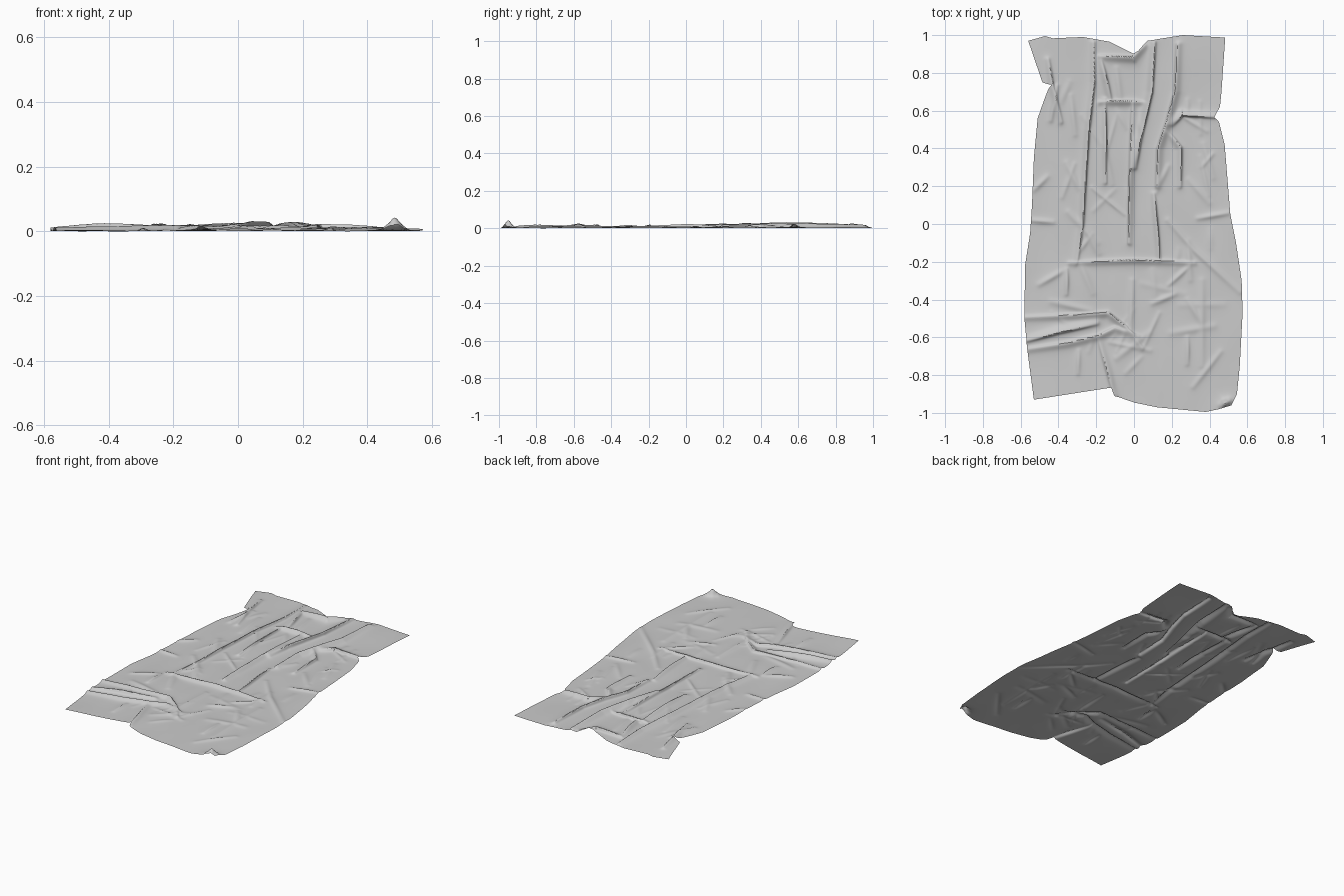
import bpy, math, random
from mathutils import Vector, noise

if "Cube" in bpy.data.objects:
    bpy.data.objects.remove(bpy.data.objects["Cube"])

random.seed(4)
NX, NY = 170, 300

# Sheet outline, one polyline per side
LEFT = [(-.53, -.93), (-.567, -.65), (-.58, -.5), (-.577, -.22), (-.55, -.05), (-.54, .1), (-.53, .35),
        (-.51, .56), (-.455, .715), (-.445, .735), (-.485, .75), (-.56, .97)]
RIGHT = [(.515, -.96), (.545, -.9), (.56, -.75), (.575, -.47), (.57, -.3), (.54, -.1), (.51, .05),
         (.48, .42), (.45, .54), (.425, .57), (.455, .62), (.463, .7), (.483, .987)]
BOTTOM = [(-.53, -.93), (-.115, -.865), (-.1, -.91), (0, -.945), (.12, -.97), (.38, -.995), (.45, -.98), (.515, -.96)]
TOP = [(-.56, .97), (-.47, .995), (-.43, .983), (-.27, .99), (-.13, .965), (0, .9), (.03, .91), (.07, .97),
       (.26, 1.0), (.483, .987)]

# Folds: height, width, lean, path
LONG = [
    (.020, .012, 1, [(-.22, .96), (-.22, .75), (-.25, .5), (-.27, .2), (-.28, 0), (-.31, -.21)]),
    (.018, .011, 1, [(-.16, .66), (-.155, .22)]),
    (.022, .012, -1, [(0, .63), (-.01, .3), (-.02, -.1)]),
    (.028, .014, 1, [(.1, .96), (.08, .7), (.02, .45), (0, .3)]),
    (.026, .014, -1, [(.24, .95), (.23, .7), (.19, .55), (.14, .4), (.13, .2)]),
    (.018, .011, 1, [(.1, .16), (.13, -.2)]),
    (.018, .012, 1, [(.18, .48), (.24, .4), (.24, .2)]),
    (.010, .014, 0, [(-.01, -.3), (-.02, -.62)]),
    (.008, .016, 0, [(.36, -.3), (.36, -.75)]),
    (.010, .012, 1, [(.28, -.6), (.28, -.74)]),
    (.012, .011, 1, [(-.36, -.24), (-.36, -.37)]),
    (.018, .013, 1, [(-.46, .87), (-.44, .73), (-.39, .54)]),
    (.014, .013, 0, [(-.41, .73), (-.44, .55)]),
]
CROSS = [
    (.016, .012, 1, [(-.34, -.21), (0, -.2), (.32, -.21)]),
    (.020, .012, 1, [(-.18, .64), (.04, .64)]),
    (.022, .014, 1, [(-.18, .88), (0, .87), (.06, .94)]),
    (.020, .014, 1, [(-.18, .86), (-.13, .65)]),
    (.022, .014, -1, [(.2, .53), (.25, .59), (.43, .575)]),
    (.018, .013, 1, [(-.58, -.5), (-.3, -.49), (-.14, -.48), (-.05, -.55), (.04, -.66)]),
    (.022, .016, -1, [(-.57, -.61), (-.4, -.56), (-.2, -.52)]),
    (.018, .014, 1, [(-.57, -.67), (-.35, -.64), (-.18, -.6), (-.1, -.56), (.02, -.6)]),
    (.016, .014, -1, [(-.18, -.61), (-.13, -.78), (-.1, -.9)]),
    (.009, .014, 0, [(.18, .02), (.32, -.14), (.56, -.36)]),
    (.010, .012, 0, [(-.55, .02), (-.43, .01)]),
    (.010, .012, 0, [(.34, .03), (.51, .06)]),
    (.009, .014, 0, [(-.53, .18), (-.46, .25)]),
    (.010, .014, 0, [(-.5, -.32), (-.38, -.25)]),
    (.010, .014, 0, [(.1, -.42), (.22, -.37)]),
    (.040, .018, 0, [(.47, -.96), (.5, -.94)]),
]
# Minor wrinkles scattered around the middle of the sheet
FINE = []
for i in range(45):
    x, y = random.uniform(-.42, .42), random.uniform(-.8, .9)
    a = random.gauss(math.pi / 2, .5) if y > -.2 else random.uniform(0, math.pi)
    d = Vector((math.cos(a), math.sin(a))) * random.uniform(.04, .12)
    FINE.append((random.uniform(.004, .009), random.uniform(.010, .018), 0,
                 [(x - d.x, y - d.y), (x + d.x, y + d.y)]))


def sampler(path):
    """Return a function walking a polyline by normalised length."""
    pts = [Vector(p) for p in path]
    lens = [(b - a).length for a, b in zip(pts, pts[1:])]
    total = sum(lens)

    def at(t):
        d = t * total
        for a, b, l in zip(pts, pts[1:], lens):
            if d <= l:
                return a.lerp(b, d / l)
            d -= l
        return pts[-1].copy()
    return at


left, right, bottom, top = map(sampler, (LEFT, RIGHT, BOTTOM, TOP))
lefts = [left(j / NY) for j in range(NY + 1)]
rights = [right(j / NY) for j in range(NY + 1)]
bottoms = [bottom(i / NX) for i in range(NX + 1)]
tops = [top(i / NX) for i in range(NX + 1)]

# Flat sheet: blend the four sides across a grid
flat = []
for j in range(NY + 1):
    v = j / NY
    for i in range(NX + 1):
        u = i / NX
        corners = (bottoms[0].lerp(bottoms[-1], u)).lerp(tops[0].lerp(tops[-1], u), v)
        flat.append(lefts[j].lerp(rights[j], u) + bottoms[i].lerp(tops[i], v) - corners)

# Raise each fold, with a broad foot and a slight sideways lean
height2 = [0.0] * len(flat)
shift = [Vector((0, 0)) for _ in flat]
for h, w, lean, path in LONG + CROSS + FINE:
    reach = w * 4.5
    xs, ys = [p[0] for p in path], [p[1] for p in path]
    x0, x1, y0, y1 = min(xs) - reach, max(xs) + reach, min(ys) - reach, max(ys) + reach
    segs = [(Vector(a), Vector(b) - Vector(a)) for a, b in zip(path, path[1:])]
    count = len(segs)
    for k, p in enumerate(flat):
        if not (x0 < p.x < x1 and y0 < p.y < y1):
            continue
        best = None
        for n, (a, d) in enumerate(segs):
            t = max(0, min(1, (p - a).dot(d) / d.length_squared))
            r = (p - a - d * t).length
            if best is None or r < best[0]:
                best = (r, d, (n + t) / count)
        r, d, t = best
        if r > reach:
            continue
        fade = .55 + .45 * math.sin(math.pi * t)
        narrow = math.exp(-(r / w) ** 2)
        z = h * fade * (.72 * narrow + .28 * math.exp(-(r / (2.2 * w)) ** 2))
        height2[k] += z * z
        if lean:
            shift[k] += Vector((-d.y, d.x)).normalized() * lean * z * .55

verts = []
for p, h2, s in zip(flat, height2, shift):
    ripple = noise.noise(Vector((p.x * 7, p.y * 4, 1.7))) * .004 + .003
    verts.append((p.x + s.x, p.y + s.y, max(0, ripple) + math.sqrt(h2)))

row = NX + 1
faces = [(j * row + i, j * row + i + 1, (j + 1) * row + i + 1, (j + 1) * row + i)
         for j in range(NY) for i in range(NX)]
mesh = bpy.data.meshes.new("crumpled_sheet")
mesh.from_pydata(verts, [], faces)
sheet = bpy.data.objects.new("crumpled_sheet", mesh)
bpy.context.collection.objects.link(sheet)
bpy.context.view_layer.objects.active = sheet
sheet.select_set(True)
bpy.ops.object.shade_smooth_by_angle(angle=math.radians(40))
